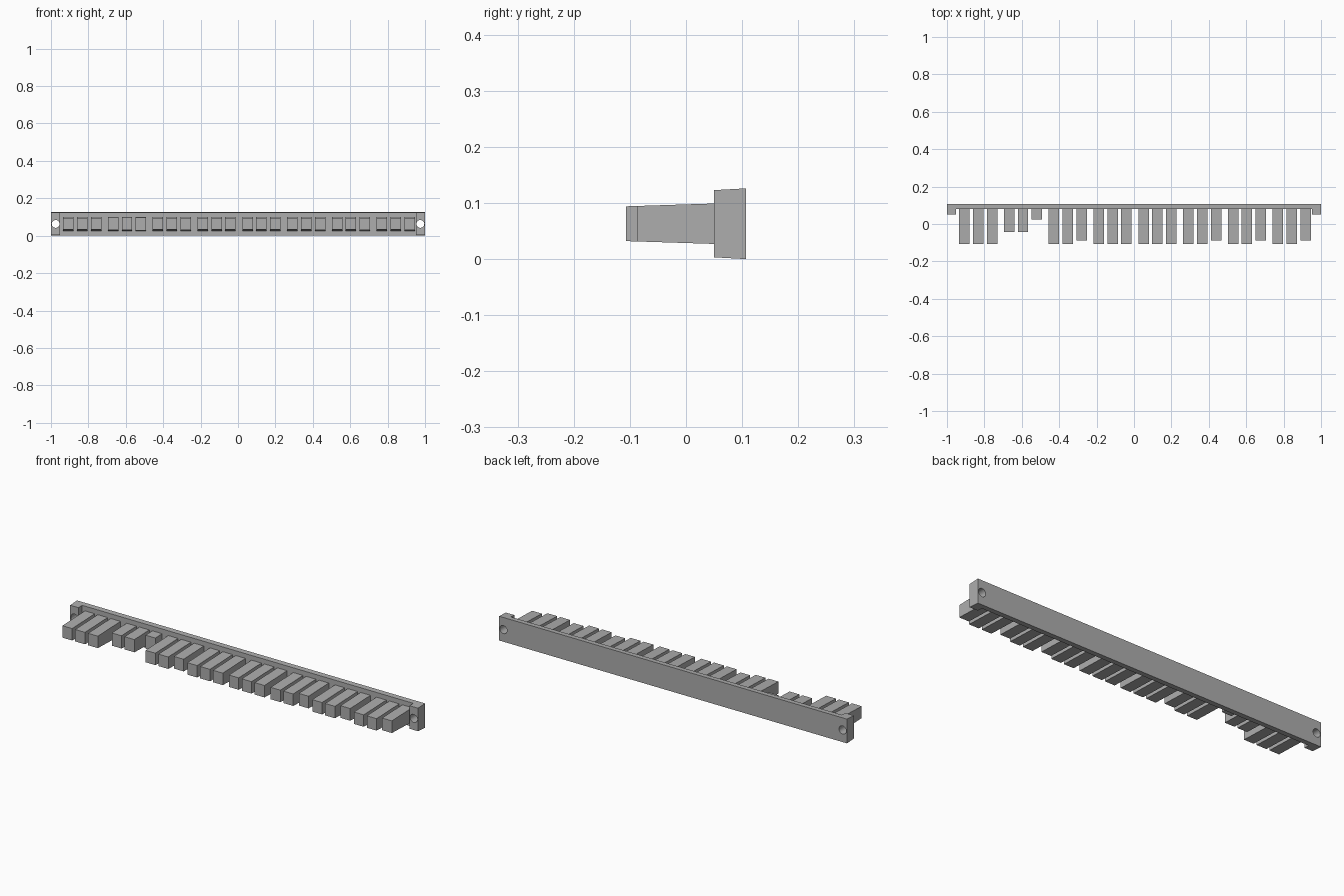
import bpy
import bmesh
import math
from mathutils import Matrix

old = bpy.data.objects.get("Cube")
if old:
    bpy.data.objects.remove(old, do_unlink=True)

grey = bpy.data.materials.new("plain_grey")
grey.use_nodes = True
colour = (0.42, 0.42, 0.42, 1)
grey.diffuse_color = colour
grey.node_tree.nodes["Principled BSDF"].inputs["Base Color"].default_value = colour

MID_Z = 0.063
BACK_Y, PLATE_Y, END_Y = 0.107, 0.079, 0.05


def add_object(name, bm):
    bmesh.ops.recalc_face_normals(bm, faces=bm.faces)
    mesh = bpy.data.meshes.new(name)
    bm.to_mesh(mesh)
    bm.free()
    mesh.materials.append(grey)
    obj = bpy.data.objects.new(name, mesh)
    bpy.context.collection.objects.link(obj)
    return obj


def extrude_up(bm, outline, half_height):
    """Extrude a plan outline in z; half_height(y) gives the draft."""
    rings = [[bm.verts.new((x, y, MID_Z + s * half_height(y))) for x, y in outline]
             for s in (-1, 1)]
    bm.faces.new(rings[0])
    bm.faces.new(rings[1])
    n = len(outline)
    for i in range(n):
        j = (i + 1) % n
        bm.faces.new((rings[0][i], rings[0][j], rings[1][j], rings[1][i]))


def bar_draft(y):
    return 0.063 - 0.055 * (BACK_Y - y)


def tooth_draft(y):
    return 0.036 - 0.032 * (END_Y - y)


# Backing bar with a thicker block at each end
half = [(1, BACK_Y), (1, END_Y), (0.952, END_Y), (0.952, PLATE_Y)]
bm = bmesh.new()
extrude_up(bm, half + [(-x, y) for x, y in reversed(half)], bar_draft)
bar = add_object("backing_bar", bm)

# Screw holes through both end blocks
bm = bmesh.new()
for x in (-0.975, 0.975):
    place = Matrix.Translation((x, 0.08, MID_Z)) @ Matrix.Rotation(math.pi / 2, 4, "X")
    bmesh.ops.create_cone(bm, cap_ends=True, segments=24, radius1=0.021,
                          radius2=0.021, depth=0.2, matrix=place)
cutter = add_object("hole_cutter", bm)
cut = bar.modifiers.new("screw_holes", "BOOLEAN")
cut.object = cutter
cut.solver = "EXACT"
bpy.context.view_layer.objects.active = bar
bar.select_set(True)
bpy.ops.object.modifier_apply(modifier=cut.name)
bpy.data.objects.remove(cutter, do_unlink=True)
bpy.ops.object.shade_smooth_by_angle(angle=math.radians(30))

# Teeth in groups of three, each with its own length
TIPS = {"L": -0.107, "M": -0.087, "S": -0.043, "X": 0.024}
GROUPS = ["LLL", "SSX", "LLM", "LLL", "LLL", "LLM", "LLM", "LLM"]
for g, group in enumerate(GROUPS):
    for t, size in enumerate(group):
        x = -0.907 + 0.2395 * g + 0.074 * t
        tip, w = TIPS[size], 0.028
        bm = bmesh.new()
        extrude_up(bm, [(x - w, tip), (x + w, tip),
                        (x + w, PLATE_Y + 0.005), (x - w, PLATE_Y + 0.005)], tooth_draft)
        add_object(f"tooth_{g * 3 + t + 1}", bm)
